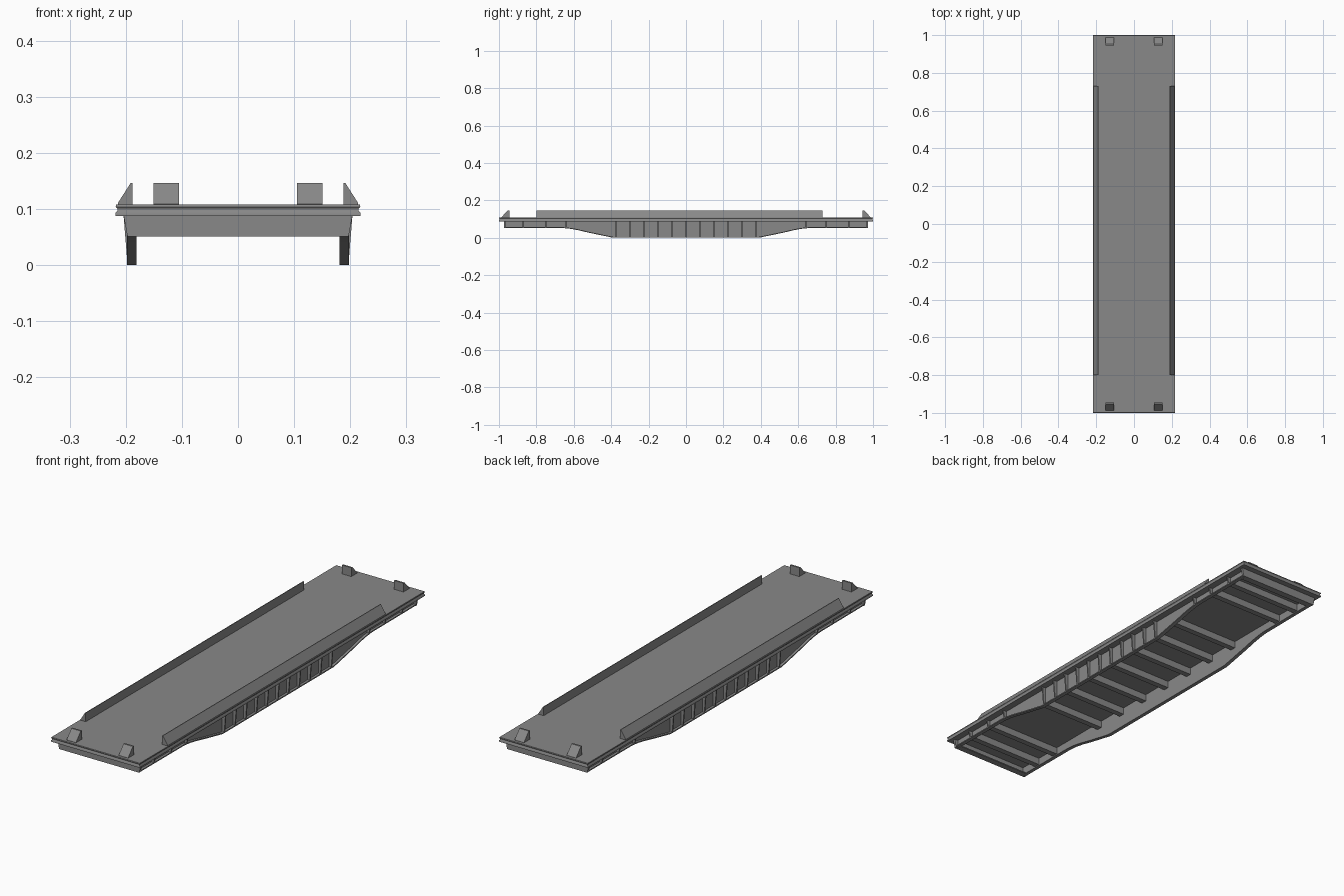
import bpy, bmesh
from mathutils import Vector

if "Cube" in bpy.data.objects:
    bpy.data.objects.remove(bpy.data.objects["Cube"])

paint = bpy.data.materials.new('dark_grey_paint')
paint.diffuse_color = (0.25, 0.25, 0.25, 1)
paint.use_nodes = True
paint.node_tree.nodes["Principled BSDF"].inputs["Base Color"].default_value = paint.diffuse_color


def finish(name, bm):
    bmesh.ops.recalc_face_normals(bm, faces=bm.faces)
    me = bpy.data.meshes.new(name)
    bm.to_mesh(me)
    bm.free()
    me.materials.append(paint)
    ob = bpy.data.objects.new(name, me)
    bpy.context.collection.objects.link(ob)
    return ob


def prism(bm, pts, axis, a, b):
    """Extrude a 2D outline along x (pts are y,z) or y (pts are x,z)."""
    put = (lambda p, t: (t, p[0], p[1])) if axis == 'x' else (lambda p, t: (p[0], t, p[1]))
    face = bm.faces.new([bm.verts.new(put(p, a)) for p in pts])
    ext = bmesh.ops.extrude_face_region(bm, geom=[face])
    moved = [g for g in ext['geom'] if isinstance(g, bmesh.types.BMVert)]
    shift = Vector(put((0, 0), b - a))
    bmesh.ops.translate(bm, verts=moved, vec=shift)


def rect(a0, a1, z0, z1):
    return [(a0, z0), (a1, z0), (a1, z1), (a0, z1)]


def mirror(ob, x=True, y=False):
    m = ob.modifiers.new('mirror', 'MIRROR')
    m.use_axis = (x, y, False)
    m.use_mirror_merge = False


# Deck: stacked rectangular rings giving a grooved edge
bm = bmesh.new()
rings = []
for inset, z in [(0.001, 0.108), (0, 0.104), (0.003, 0.101),
                 (0.003, 0.097), (0, 0.094), (0, 0.088)]:
    x, y = 0.218 - inset, 1.0 - inset
    rings.append([bm.verts.new(v) for v in ((-x, -y, z), (x, -y, z), (x, y, z), (-x, y, z))])
bm.faces.new(rings[0])
bm.faces.new(rings[-1])
for r0, r1 in zip(rings, rings[1:]):
    for i in range(4):
        j = (i + 1) % 4
        bm.faces.new((r0[i], r0[j], r1[j], r1[i]))
deck = finish('deck', bm)
bpy.context.view_layer.objects.active = deck
deck.select_set(True)
bpy.ops.object.shade_smooth_by_angle(angle=1.0)

# Fish-belly side sills: web, bottom flange and outside ribs
half = [(0.39, 0.0), (0.52, 0.027), (0.58, 0.041), (0.62, 0.048), (0.66, 0.052), (0.97, 0.053)]
belly = [(-y, z) for y, z in reversed(half)] + half


def bottom(y):
    y = abs(y)
    if y <= half[0][0]:
        return 0.0
    for (y0, z0), (y1, z1) in zip(half, half[1:]):
        if y <= y1:
            return z0 + (z1 - z0) * (y - y0) / (y1 - y0)
    return half[-1][1]


bm = bmesh.new()
prism(bm, belly + [(0.97, 0.09), (-0.97, 0.09)], 'x', 0.182, 0.187)
mirror(finish('side_sill_web', bm))

bm = bmesh.new()
prism(bm, belly + [(y, z + 0.005) for y, z in reversed(belly)], 'x', 0.181, 0.198)
mirror(finish('side_sill_flange', bm))

bm = bmesh.new()
ribs = [i * 0.075 for i in range(-5, 6)] + [s * y for s in (-1, 1) for y in (0.64, 0.75, 0.87)]
for y in ribs:
    prism(bm, [(0.186, bottom(y) + 0.003), (0.197, bottom(y) + 0.003),
               (0.204, 0.089), (0.186, 0.089)], 'y', y - 0.003, y + 0.003)
mirror(finish('sill_ribs', bm))

# End sills
bm = bmesh.new()
prism(bm, [(-0.197, 0.051), (0.197, 0.051), (0.204, 0.089), (-0.204, 0.089)], 'y', 0.964, 0.974)
prism(bm, rect(-0.185, 0.185, 0.051, 0.056), 'y', 0.945, 0.966)
mirror(finish('end_sill', bm), x=False, y=True)

# Cross bearers under the deck
bm = bmesh.new()
for y in [i * 0.15 for i in range(-3, 4)] + [-0.87, -0.75, 0.75, 0.87]:
    prism(bm, rect(y - 0.013, y + 0.013, 0.057, 0.089), 'x', -0.183, 0.183)
finish('cross_bearers', bm)

# Side kerbs: upright inner face, sloping outer face
bm = bmesh.new()
prism(bm, [(0.188, 0.107), (0.188, 0.147), (0.191, 0.147), (0.214, 0.111), (0.214, 0.107)],
      'y', -0.80, 0.73)
mirror(finish('side_kerb', bm))

# Wedge stops at the deck corners
bm = bmesh.new()
prism(bm, [(0.945, 0.107), (0.945, 0.147), (0.953, 0.147), (0.987, 0.109), (0.987, 0.107)],
      'x', 0.105, 0.151)
mirror(finish('end_stop', bm), y=True)
